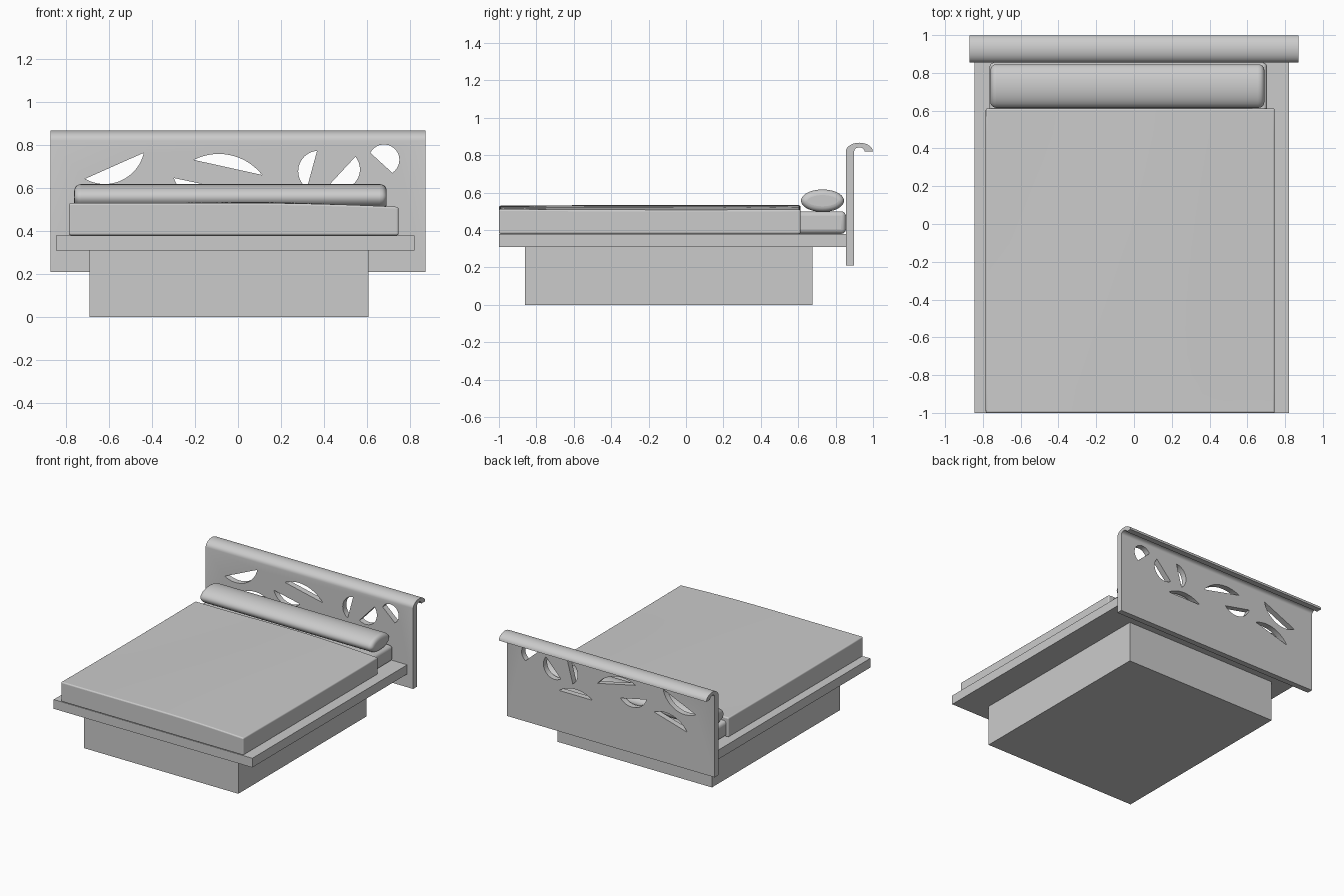
import bpy, bmesh, math
from mathutils import Vector

old = bpy.data.objects.get("Cube")
if old:
    bpy.data.objects.remove(old, do_unlink=True)

# One plain grey for the whole bed
grey = bpy.data.materials.new("plain_grey")
grey.use_nodes = True
grey.diffuse_color = (0.6, 0.6, 0.6, 1)
grey.node_tree.nodes["Principled BSDF"].inputs["Base Color"].default_value = grey.diffuse_color


def finish(name, bm, smooth=False):
    bmesh.ops.recalc_face_normals(bm, faces=bm.faces)
    mesh = bpy.data.meshes.new(name)
    bm.to_mesh(mesh)
    bm.free()
    mesh.materials.append(grey)
    obj = bpy.data.objects.new(name, mesh)
    bpy.context.collection.objects.link(obj)
    if smooth:
        shade(obj)
    return obj


def shade(obj):
    bpy.ops.object.select_all(action='DESELECT')
    obj.select_set(True)
    bpy.context.view_layer.objects.active = obj
    bpy.ops.object.shade_smooth_by_angle(angle=math.radians(35))


def box_mesh(x, y, z):
    bm = bmesh.new()
    bmesh.ops.create_cube(bm, size=1)
    for v in bm.verts:
        v.co = Vector([lo + (hi - lo) * (c + 0.5) for c, (lo, hi) in zip(v.co, (x, y, z))])
    return bm


def round_edges(obj, width, segments=4):
    bevel = obj.modifiers.new("soft_edges", 'BEVEL')
    bevel.width = width
    bevel.segments = segments
    bevel.limit_method = 'ANGLE'
    bevel.angle_limit = math.radians(50)


def prism(bm, points, axis, start, depth):
    """Extrude a flat outline along an axis (0 = x, 1 = y)."""
    verts = []
    for a, b in points:
        verts.append(bm.verts.new((start, a, b) if axis == 0 else (a, start, b)))
    face = bm.faces.new(verts)
    grown = bmesh.ops.extrude_face_region(bm, geom=[face])["geom"]
    move = Vector((depth, 0, 0)) if axis == 0 else Vector((0, depth, 0))
    bmesh.ops.translate(bm, vec=move, verts=[g for g in grown if isinstance(g, bmesh.types.BMVert)])


def leaf(p, q, rise, steps=18):
    """Circle segment on chord p-q, bulging to the left of p->q."""
    p, q = Vector(p), Vector(q)
    along = (q - p).normalized()
    side = Vector((-along.y, along.x))
    half = (q - p).length / 2
    radius = (half * half + rise * rise) / (2 * rise)
    centre = (p + q) / 2 + side * (rise - radius)
    sweep = math.atan2(half, radius - rise)
    angles = [sweep * (2 * i / steps - 1) for i in range(steps + 1)]
    return [centre + radius * (along * math.sin(a) + side * math.cos(a)) for a in angles]


# Base and platform
finish("base", box_mesh((-0.69, 0.605), (-0.86, 0.675), (0, 0.31)))
finish("platform", box_mesh((-0.845, 0.82), (-1.0, 0.857), (0.31, 0.38)))

# Headboard with a rolled-over top
arc = [math.pi * i / 14 for i in range(15)]
outer = [(0.927 - 0.072 * math.cos(a), 0.82 + 0.047 * math.sin(a)) for a in arc]
inner = [(0.927 + 0.028 * math.cos(a), 0.82 + 0.022 * math.sin(a)) for a in arc]
bm = bmesh.new()
prism(bm, [(0.855, 0.21)] + outer + inner + [(0.899, 0.21)], 0, -0.87, 1.74)
headboard = finish("headboard", bm)

# Leaf-shaped openings: chord ends and bulge
leaves = [
    ((0.716, 0.67), (0.614, 0.763), -0.09),
    ((0.42, 0.61), (0.545, 0.745), -0.08),
    ((0.32, 0.60), (0.367, 0.772), 0.063),
    ((0.155, 0.52), (0.435, 0.52), 0.045),
    ((-0.205, 0.73), (0.112, 0.66), 0.058),
    ((-0.298, 0.646), (-0.08, 0.60), -0.065),
    ((-0.71, 0.642), (-0.437, 0.763), -0.075),
    ((-0.64, 0.49), (-0.36, 0.57), 0.055),
]
bm = bmesh.new()
for p, q, rise in leaves:
    if rise < 0:
        p, q, rise = q, p, -rise
    prism(bm, leaf(p, q, rise), 1, 0.8, 0.14)
cutter = finish("leaf_cutter", bm)
cutter.hide_render = True
cut = headboard.modifiers.new("openings", 'BOOLEAN')
cut.operation = 'DIFFERENCE'
cut.solver = 'EXACT'
cut.object = cutter
bpy.context.view_layer.objects.active = headboard
bpy.ops.object.modifier_apply(modifier=cut.name)
bpy.data.objects.remove(cutter, do_unlink=True)
shade(headboard)

# Mattress
mattress = finish("mattress", box_mesh((-0.765, 0.705), (-0.95, 0.855), (0.38, 0.50)), True)
round_edges(mattress, 0.025)

# Duvet with a gently uneven top
bm = box_mesh((-0.785, 0.745), (-1.0, 0.612), (0.38, 0.53))
bmesh.ops.subdivide_edges(bm, edges=bm.edges[:], cuts=11, use_grid_fill=True)
for v in bm.verts:
    if v.co.z > 0.45:
        lift = (v.co.z - 0.45) / 0.08
        wave = 0.005 * math.sin(4 * v.co.x + 1.2) * math.cos(1.5 * v.co.y)
        v.co.z += lift * (wave - 0.016 * max(0, v.co.x) ** 2 / 0.5)
duvet = finish("duvet", bm, True)
round_edges(duvet, 0.035)

# Long bolster pillow
bm = bmesh.new()
bmesh.ops.create_cone(bm, cap_ends=True, segments=40, radius1=1, radius2=1, depth=1)
for v in bm.verts:
    x, y, z = v.co
    v.co = (-0.035 + 1.45 * z, 0.73 + 0.115 * x, 0.557 + 0.06 * y)
pillow = finish("pillow", bm, True)
round_edges(pillow, 0.03, 5)
